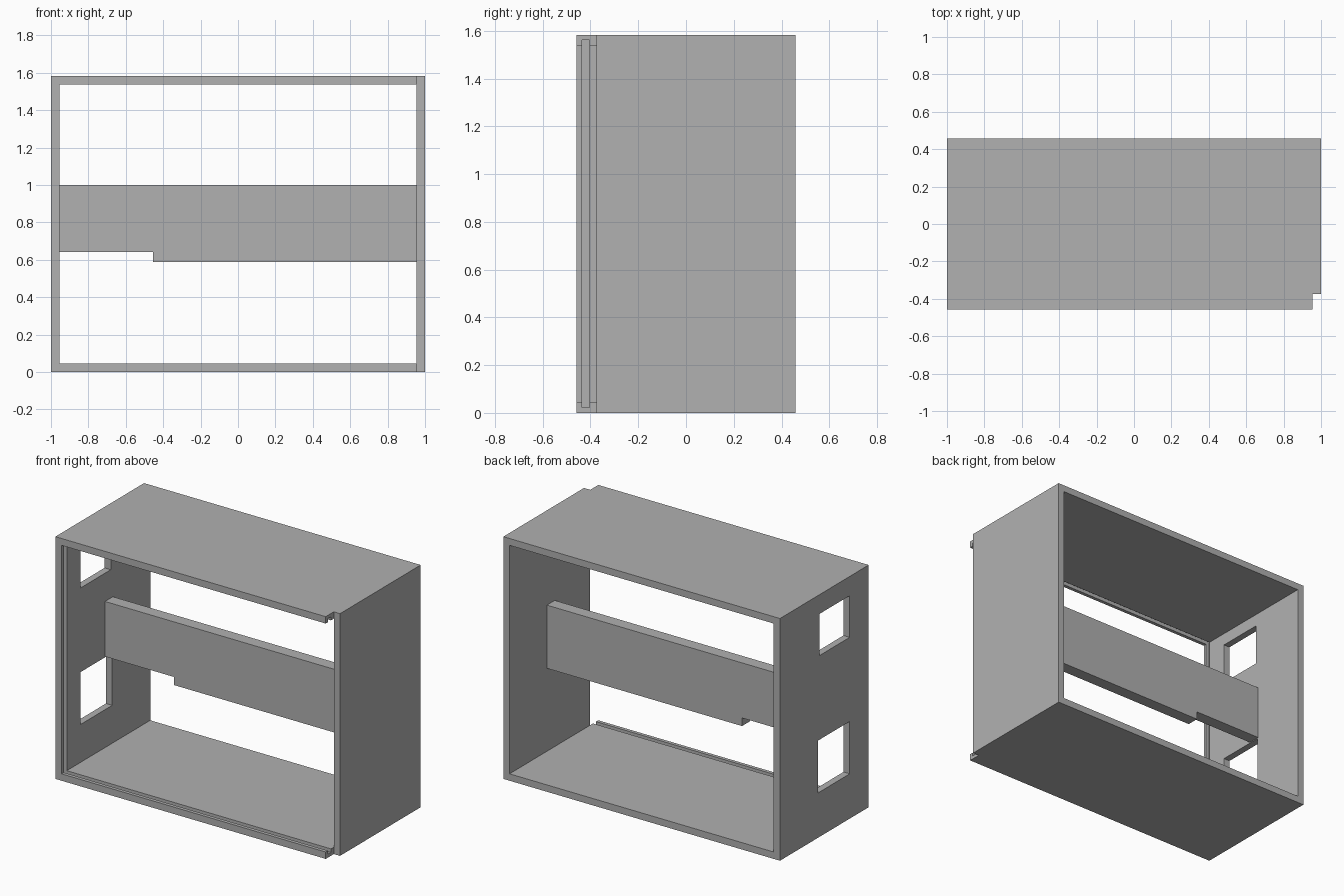
import bpy
import bmesh
from mathutils import Vector

cube = bpy.data.objects.get("Cube")
if cube:
    bpy.data.objects.remove(cube, do_unlink=True)

# Overall sizes
HALF_W, HALF_D, HEIGHT = 1.0, 0.458, 1.583
WALL = 0.045
GROOVE = 0.023          # depth of the slot for a sliding cover
LIP = -0.375            # front edge of the shortened wall
INNER = HALF_W - WALL
OVER = 0.2              # cutters overshoot the body by this

grey = bpy.data.materials.new("plain grey")
grey.use_nodes = True
colour = (0.44, 0.44, 0.44, 1)
grey.diffuse_color = colour
grey.node_tree.nodes["Principled BSDF"].inputs["Base Color"].default_value = colour


def add_box(name, low, high):
    """Box between two opposite corners."""
    low, high = Vector(low), Vector(high)
    bm = bmesh.new()
    bmesh.ops.create_cube(bm, size=1)
    for v in bm.verts:
        v.co = (low + high) / 2 + v.co * (high - low)
    mesh = bpy.data.meshes.new(name)
    bm.to_mesh(mesh)
    bm.free()
    mesh.materials.append(grey)
    obj = bpy.data.objects.new(name, mesh)
    bpy.context.collection.objects.link(obj)
    return obj


def cut(target, low, high):
    """Subtract a box from the target and drop the cutter."""
    cutter = add_box("cutter", low, high)
    cutter.hide_render = True
    mod = target.modifiers.new("cut", "BOOLEAN")
    mod.operation = "DIFFERENCE"
    mod.solver = "EXACT"
    mod.object = cutter
    bpy.context.view_layer.update()
    graph = bpy.context.evaluated_depsgraph_get()
    mesh = bpy.data.meshes.new_from_object(target.evaluated_get(graph))
    target.modifiers.clear()
    target.data = mesh
    bpy.data.objects.remove(cutter, do_unlink=True)


# Case: a frame open at front and back
case = add_box("case", (-HALF_W, -HALF_D, 0), (HALF_W, HALF_D, HEIGHT))
cut(case, (-INNER, -HALF_D - OVER, WALL), (INNER, HALF_D + OVER, HEIGHT - WALL))

# Shortened wall where the cover slides in
cut(case, (INNER, -HALF_D - OVER, -OVER), (HALF_W + OVER, LIP, HEIGHT + OVER))

# Slot running round the other three walls
cut(case, (-INNER - GROOVE, -0.435, WALL - GROOVE),
    (HALF_W + OVER, -0.404, HEIGHT - WALL + GROOVE))

# Two openings through the side wall: back edge, bottom, top
for back, bottom, top in ((0.05, 1.185, 1.457), (0.065, 0.293, 0.635)):
    cut(case, (-HALF_W - OVER, -0.262, bottom), (-INNER + OVER, back, top))

# Upright cross panel with a stepped lower edge
panel = add_box("cross_panel", (-INNER, -0.009, 0.587), (INNER, 0.072, 1.0))
cut(panel, (-HALF_W - OVER, -OVER, 0.4), (-0.455, OVER, 0.64))
